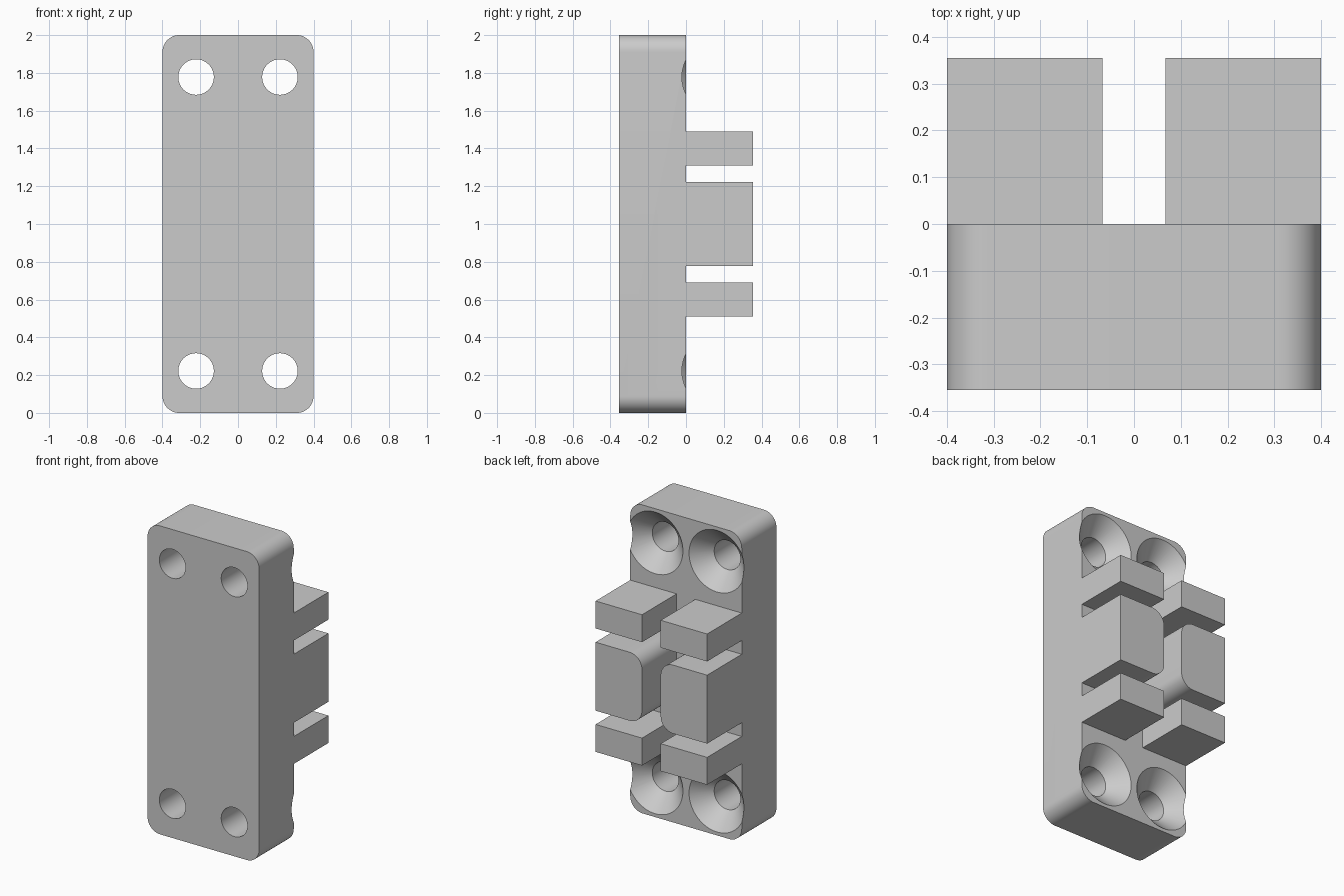
import bpy, bmesh, math
from mathutils import Vector

cube = bpy.data.objects.get("Cube")
if cube:
    bpy.data.objects.remove(cube, do_unlink=True)

HALF_W, DEPTH, HEIGHT, RADIUS = 0.4, 0.355, 2.0, 0.089
HOLE_X, HOLE_Z, HOLE_R, SINK_R = 0.222, 0.222, 0.094, 0.2

grey = bpy.data.materials.new("plain grey")
grey.use_nodes = True
colour = (0.6, 0.6, 0.6, 1)
grey.diffuse_color = colour
grey.node_tree.nodes["Principled BSDF"].inputs["Base Color"].default_value = colour


def finish(name, bm):
    bmesh.ops.recalc_face_normals(bm, faces=bm.faces)
    mesh = bpy.data.meshes.new(name)
    bm.to_mesh(mesh)
    bm.free()
    mesh.materials.append(grey)
    obj = bpy.data.objects.new(name, mesh)
    bpy.context.collection.objects.link(obj)
    return obj


def block(name, x0, x1, y0, y1, z0, z1, rounded=lambda x: False):
    """Box whose depth-wise edges are rounded where rounded(x) holds."""
    bm = bmesh.new()
    bmesh.ops.create_cube(bm, size=1)
    low, high = Vector((x0, y0, z0)), Vector((x1, y1, z1))
    for v in bm.verts:
        v.co = Vector([(high if c > 0 else low)[i] for i, c in enumerate(v.co)])
    edges = [e for e in bm.edges
             if abs(e.verts[0].co.y - e.verts[1].co.y) > 0.01 and rounded(e.verts[0].co.x)]
    if edges:
        bmesh.ops.bevel(bm, geom=edges, offset=RADIUS, segments=12,
                        profile=0.5, affect='EDGES')
    return finish(name, bm)


def countersunk_cutter(x, z, sides=64):
    """Revolved tool: straight hole opening into a 45 degree cone at the back."""
    over = 0.05
    profile = [(HOLE_R, -DEPTH - over), (HOLE_R, HOLE_R - SINK_R), (SINK_R + over, over)]
    bm = bmesh.new()
    rings = [[bm.verts.new((x + r * math.cos(math.tau * i / sides), y,
                            z + r * math.sin(math.tau * i / sides)))
              for i in range(sides)] for r, y in profile]
    for a, b in zip(rings, rings[1:]):
        for i in range(sides):
            j = (i + 1) % sides
            bm.faces.new((a[i], a[j], b[j], b[i]))
    bm.faces.new(rings[0])
    bm.faces.new(rings[-1])
    return finish("hole_cutter", bm)


def combine(target, tool, operation):
    mod = target.modifiers.new(operation.lower(), 'BOOLEAN')
    mod.object, mod.operation, mod.solver = tool, operation, 'EXACT'
    tool.hide_render = True
    bpy.context.view_layer.objects.active = target
    bpy.ops.object.modifier_apply(modifier=mod.name)
    bpy.data.objects.remove(tool, do_unlink=True)


# Mounting plate with rounded corners
body = block("mounting_bracket", -HALF_W, HALF_W, -DEPTH, 0, 0, HEIGHT, lambda x: True)

# Four countersunk screw holes
for x in (-HOLE_X, HOLE_X):
    for z in (HOLE_Z, HEIGHT - HOLE_Z):
        combine(body, countersunk_cutter(x, z), 'DIFFERENCE')

# Two mirrored columns of clamp blocks; the middle ones have rounded inner edges
GAP = 0.067
for x0, x1 in ((-HALF_W, -GAP), (GAP, HALF_W)):
    for z0, z1 in ((0.511, 0.689), (0.778, 1.222), (1.311, 1.489)):
        middle = z0 < 1 < z1
        lug = block("clamp_block", x0, x1, 0, DEPTH, z0, z1,
                    lambda x: middle and abs(x) < 0.2)
        combine(body, lug, 'UNION')

# Smooth curved walls, crisp edges
bpy.ops.object.select_all(action='DESELECT')
body.select_set(True)
bpy.context.view_layer.objects.active = body
bpy.ops.object.shade_smooth_by_angle(angle=math.radians(30))
